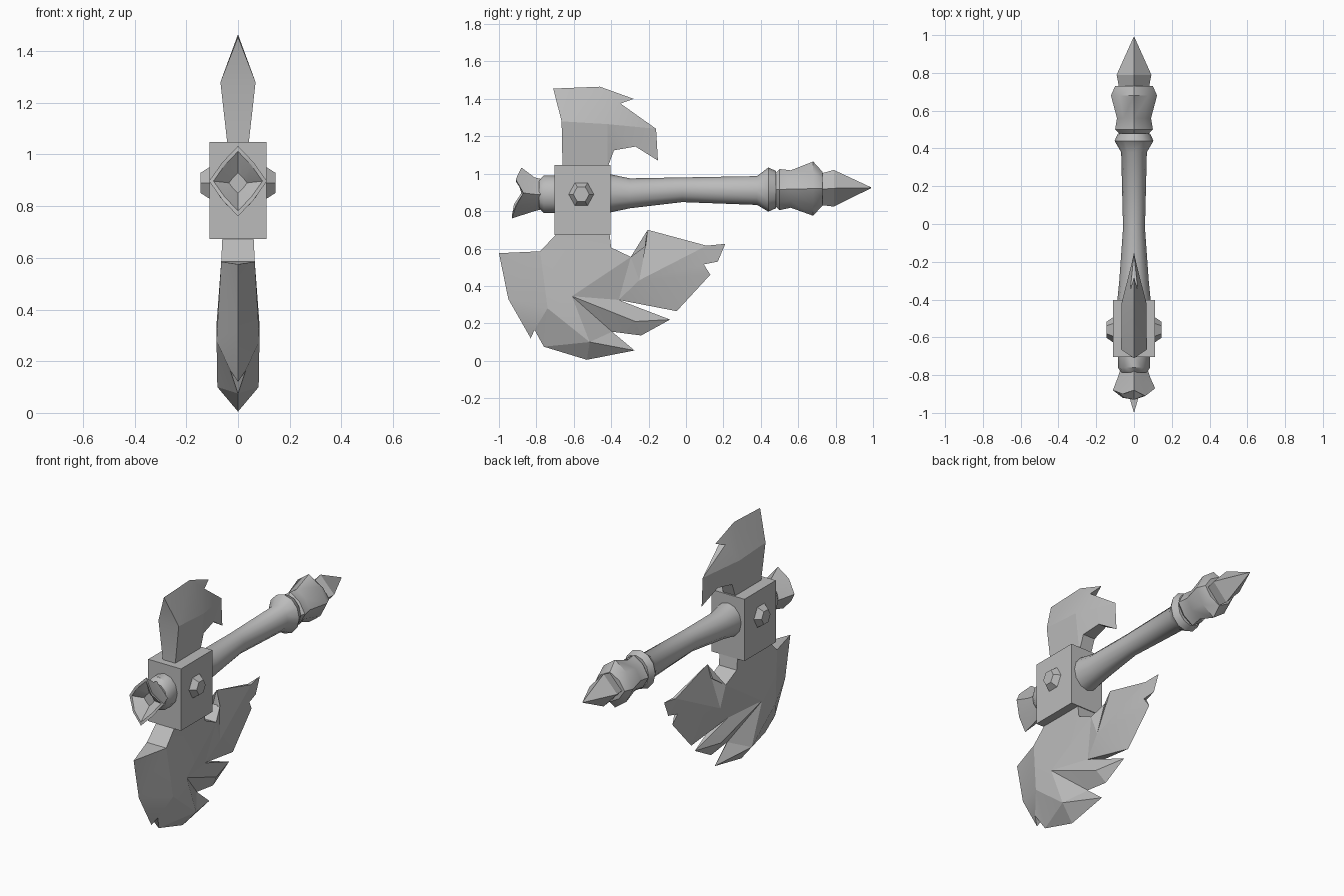
import bpy, bmesh, math

cube = bpy.data.objects.get("Cube")
if cube:
    bpy.data.objects.remove(cube)

grey = bpy.data.materials.new("plain_grey")
grey.use_nodes = True
GREY = (0.5, 0.5, 0.5, 1)
grey.diffuse_color = GREY
grey.node_tree.nodes["Principled BSDF"].inputs["Base Color"].default_value = GREY


def finish(name, bm, angle=30):
    """Turn a bmesh into a shaded object with the shared material."""
    bmesh.ops.recalc_face_normals(bm, faces=bm.faces)
    mesh = bpy.data.meshes.new(name)
    bm.to_mesh(mesh)
    bm.free()
    mesh.materials.append(grey)
    ob = bpy.data.objects.new(name, mesh)
    bpy.context.collection.objects.link(ob)
    bpy.ops.object.select_all(action='DESELECT')
    ob.select_set(True)
    bpy.context.view_layer.objects.active = ob
    if angle:
        bpy.ops.object.shade_smooth_by_angle(angle=math.radians(angle))
    return ob


def blade(name, points, faces, outline):
    """Symmetric blade: points are letter -> (y, z, half thickness)."""
    bm = bmesh.new()
    left, right = {}, {}
    for key, (y, z, x) in points.items():
        left[key] = bm.verts.new((x, y, z))
        right[key] = bm.verts.new((-x, y, z)) if x else left[key]
    for f in faces.split():
        bm.faces.new([left[k] for k in f])
        bm.faces.new([right[k] for k in reversed(f)])
    # close the rim wherever the edge has thickness
    for a, b in zip(outline, outline[1:] + outline[0]):
        ring = list(dict.fromkeys((left[a], left[b], right[b], right[a])))
        if len(ring) > 2:
            bm.faces.new(ring)
    bmesh.ops.triangulate(bm, faces=[f for f in bm.faces if len(f.verts) > 3])
    return finish(name, bm, 14)


def lathe(name, rings, sides=8, square=1.0, angle=40):
    """Rings of (y, centre z, x radius, z radius) joined along y."""
    bm = bmesh.new()
    loops = []
    for y, zc, rx, rz in rings:
        loop = []
        for k in range(sides):
            t = math.tau * k / sides
            s = square if k % 2 else 1
            loop.append(bm.verts.new((s * rx * math.sin(t), y, zc + s * rz * math.cos(t))))
        loops.append(loop)
    for a, b in zip(loops, loops[1:]):
        for k in range(sides):
            n = (k + 1) % sides
            bm.faces.new((a[k], a[n], b[n], b[k]))
    bm.faces.new(loops[0])
    bm.faces.new(loops[-1])
    return finish(name, bm, angle)


# Head block
bm = bmesh.new()
bmesh.ops.create_cube(bm, size=1)
for v in bm.verts:
    v.co = (v.co.x * 0.22, v.co.y * 0.3 - 0.553, v.co.z * 0.375 + 0.86)
finish("head_block", bm, 0)

# Faceted studs on both sides of the block
for side, name in ((1, "left_stud"), (-1, "right_stud")):
    bm = bmesh.new()
    bmesh.ops.create_cone(bm, cap_ends=True, segments=6, radius1=0.078, radius2=0.045, depth=1)
    for v in bm.verts:
        y, z, out = v.co.x, v.co.y, v.co.z
        x = 0.145 if out > 0 else 0.1
        v.co = (side * x, z * 0.95 - 0.56, y + 0.89)
    finish(name, bm, 0)

# Shaft with flared collar
lathe("shaft", [(-0.42, 0.895, 0.09, 0.105), (-0.3, 0.895, 0.078, 0.08),
                (-0.02, 0.914, 0.058, 0.066), (0.38, 0.91, 0.068, 0.077),
                (0.44, 0.915, 0.103, 0.118), (0.48, 0.915, 0.085, 0.1)], 12)
lathe("rear_knob", [(0.48, 0.915, 0.08, 0.09), (0.5, 0.915, 0.1, 0.11),
                    (0.56, 0.918, 0.09, 0.1), (0.68, 0.92, 0.122, 0.145),
                    (0.73, 0.92, 0.1, 0.09)], 8, 0.88)
lathe("front_collar", [(-0.69, 0.89, 0.085, 0.1), (-0.76, 0.89, 0.085, 0.1),
                       (-0.785, 0.89, 0.07, 0.075)], 12)

# Rear spike
lathe("rear_spike", [(0.7, 0.915, 0.075, 0.08), (0.79, 0.922, 0.092, 0.098),
                     (0.99, 0.925, 0.002, 0.002)], 4, 1, 0)

# Broken hollow cup at the front end
cup = lathe("front_cup", [(-0.77, 0.89, 0.072, 0.08), (-0.81, 0.89, 0.085, 0.09),
                          (-0.9, 0.897, 0.112, 0.136), (-0.9, 0.897, 0.095, 0.115),
                          (-0.85, 0.89, 0.035, 0.04)], 8, 0.76)
chips = (0.02, -0.01, 0.03, -0.01, -0.03, -0.02, 0.02, 0.0)
for i in range(16, 32):
    cup.data.vertices[i].co.y += chips[i % 8]

# Upper blade
upper = dict(a=(-.66, 1.03, .04), b=(-.665, 1.28, .068), c=(-.71, 1.455, 0),
             d=(-.46, 1.465, 0), e=(-.28, 1.4, 0), f=(-.35, 1.375, .02),
             g=(-.16, 1.24, 0), h=(-.15, 1.07, 0), i=(-.27, 1.145, .025),
             j=(-.385, 1.125, .04), k=(-.42, 1.03, .04), m=(-.42, 1.265, .066))
blade("upper_blade", upper, "abmjk bcdm mdef mfg mghi mij", "abcdefghijk")

# Lower blade with torn spikes
lower = dict(a=(-.68, .69, .06), b=(-.78, .585, .065), c=(-1, .575, 0),
             d=(-.95, .33, 0), e=(-.83, .12, 0), f=(-.81, .165, .03),
             g=(-.76, .075, 0), h=(-.53, .005, 0), i=(-.275, .055, 0),
             j=(-.395, .155, 0), k=(-.24, .135, 0), l=(-.085, .22, 0),
             m=(-.36, .325, .03), n=(-.05, .265, 0), o=(.13, .46, 0),
             p=(.095, .515, .01), q=(.17, .53, 0), r=(.21, .625, 0),
             s=(.11, .615, .01), t=(-.205, .7, 0), u=(-.215, .615, .03),
             v=(-.295, .555, .06), w=(-.4, .605, .06), x=(-.41, .69, .06),
             A=(-.74, .28, .083), B=(-.515, .1, .08), C=(-.61, .345, .083),
             D=(-.27, .21, .045), E=(-.25, .43, .055))
blade("lower_blade", lower,
      "abwx bACvw bcdA Adf def Afg AghB Bhi ABC CBij CjD Djkl CDm Dlm CmEv "
      "mnE Eno Eop Eps pqrs Est Etuv", "abcdefghijklmnopqrstuvwx")
